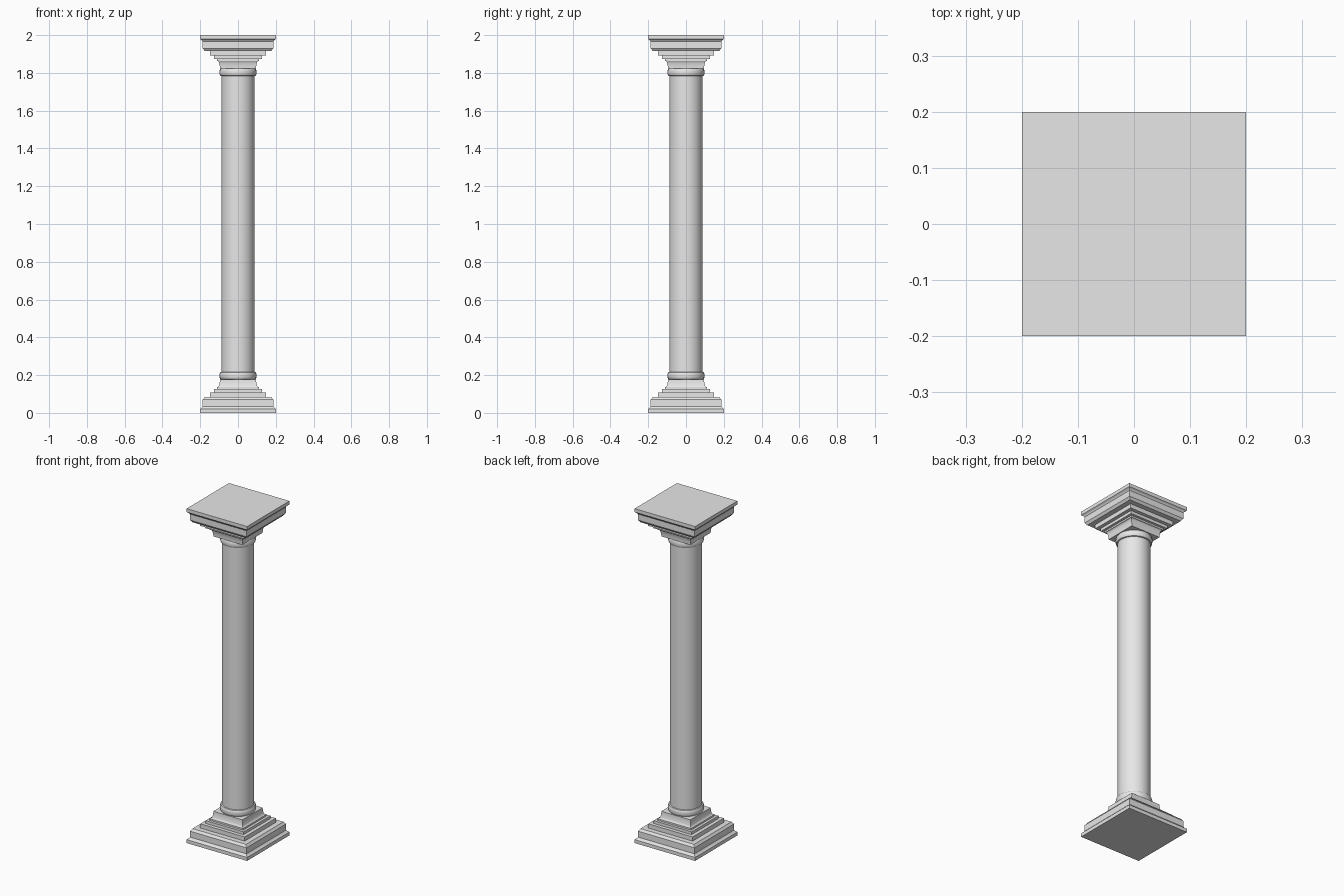
import bpy
import bmesh
from math import pi, sin, cos, radians

cube = bpy.data.objects.get("Cube")
if cube:
    bpy.data.objects.remove(cube, do_unlink=True)

stone = bpy.data.materials.new("grey stone")
stone.use_nodes = True
colour = (0.8, 0.8, 0.8, 1)
stone.diffuse_color = colour
stone.node_tree.nodes["Principled BSDF"].inputs["Base Color"].default_value = colour

HEIGHT = 2.0
SHAFT_RADIUS = 0.088


def sweep(name, profile, sides, flip=False):
    """Stack rings of (half width, height) and close both ends."""
    bm = bmesh.new()
    square = sides == 4
    scale = 2 ** 0.5 if square else 1
    turn = pi / 4 if square else 0
    rings = []
    for width, z in profile:
        height = HEIGHT - z if flip else z
        rings.append([bm.verts.new((width * scale * cos(turn + 2 * pi * i / sides),
                                    width * scale * sin(turn + 2 * pi * i / sides),
                                    height)) for i in range(sides)])
    for low, high in zip(rings, rings[1:]):
        for i in range(sides):
            j = (i + 1) % sides
            bm.faces.new((low[i], low[j], high[j], high[i]))
    bm.faces.new(rings[0][::-1])
    bm.faces.new(rings[-1])
    bmesh.ops.recalc_face_normals(bm, faces=bm.faces)
    mesh = bpy.data.meshes.new(name)
    bm.to_mesh(mesh)
    bm.free()
    obj = bpy.data.objects.new(name, mesh)
    bpy.context.collection.objects.link(obj)
    mesh.materials.append(stone)
    bpy.ops.object.select_all(action="DESELECT")
    obj.select_set(True)
    bpy.context.view_layer.objects.active = obj
    bpy.ops.object.shade_smooth_by_angle(angle=radians(35 if not square else 10))
    return obj


# Square moulding: slab, block with chamfer, three steps
moulding = [(0.2, 0), (0.2, 0.021), (0.193, 0.026), (0.187, 0.034),
            (0.187, 0.07), (0.182, 0.076), (0.177, 0.084), (0.147, 0.084),
            (0.147, 0.109), (0.126, 0.109), (0.126, 0.126),
            (0.111, 0.126), (0.111, 0.136)]
# Concave neck narrowing towards the shaft
moulding += [(0.096 + 0.012 * (1 - sin(a * pi / 10)),
              0.136 + 0.042 * (1 - cos(a * pi / 10))) for a in range(6)]

# Rounded ring between neck and shaft
collar = [(SHAFT_RADIUS, 0.176)]
collar += [(SHAFT_RADIUS + 0.01 * sin(a * pi / 8) ** 0.6,
            0.197 - 0.019 * cos(a * pi / 8)) for a in range(1, 8)]
collar += [(SHAFT_RADIUS, 0.217)]

for part, ring, flip in (("base", "lower_collar", False),
                         ("capital", "upper_collar", True)):
    sweep(part, moulding, 4, flip)
    sweep(ring, collar, 32, flip)

# Round shaft
sweep("shaft", [(SHAFT_RADIUS, 0.17), (SHAFT_RADIUS, HEIGHT - 0.17)], 32)
